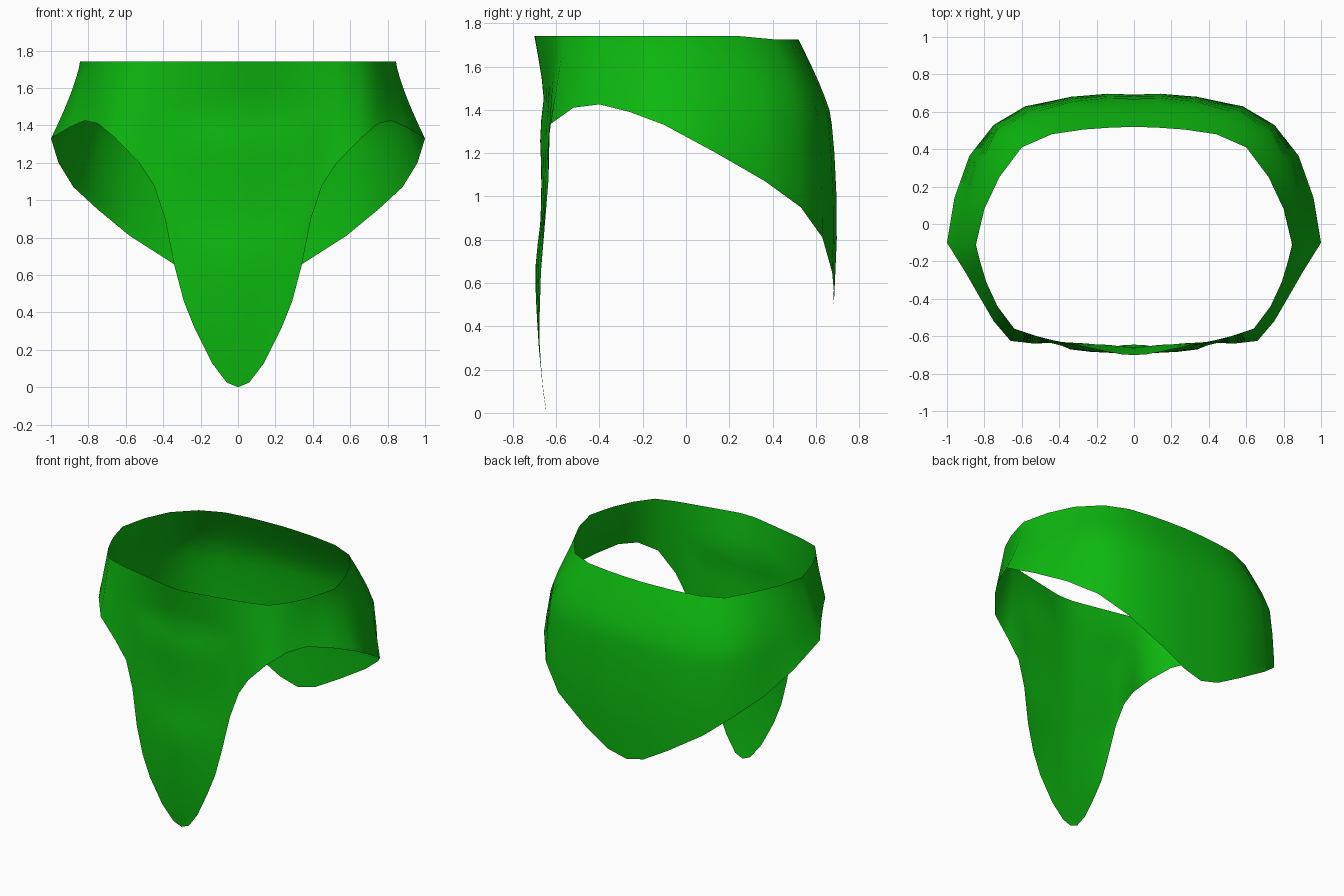
import bpy, bmesh

if "Cube" in bpy.data.objects:
    bpy.data.objects.remove(bpy.data.objects["Cube"])

# Half of the waist rim, front centre to back centre: x, y
RIM = [(0, -.70), (.06, -.698), (.13, -.685), (.20, -.67), (.26, -.658),
       (.32, -.645), (.38, -.632), (.44, -.62), (.52, -.60), (.64, -.56),
       (.73, -.44), (.79, -.31), (.82, -.21), (.845, -.11), (.80, .08),
       (.72, .25), (.60, .41), (.44, .48), (.27, .505), (.13, .515), (0, .52)]

# Matching half of the lower hem: x, y, z
HEM = [(0, -.645, 0), (.06, -.645, .025), (.14, -.65, .13), (.23, -.66, .31),
       (.29, -.66, .46), (.34, -.66, .65), (.39, -.65, .90), (.45, -.635, 1.08),
       (.53, -.64, 1.20), (.66, -.625, 1.335), (.75, -.52, 1.41),
       (.82, -.40, 1.425), (.90, -.26, 1.39), (1.0, -.10, 1.33),
       (.96, .14, 1.20), (.88, .365, 1.07), (.75, .53, .95), (.58, .63, .81),
       (.33, .675, .65), (.14, .685, .54), (0, .68, .505)]

# Front centre line: z, y
FRONT = [(0, -.645), (.1, -.66), (.3, -.68), (.55, -.695), (.7, -.695), (.9, -.67),
         (1.1, -.668), (1.3, -.675), (1.47, -.655), (1.6, -.675), (1.74, -.70)]
# Seat fullness by height: z, fraction from rim to hem
SEAT = [(.5, 1.0), (.8, 1.09), (1.0, 1.09), (1.2, 1.04), (1.38, .95),
        (1.5, .70), (1.6, .42), (1.74, 0)]
ROWS = 18


def lookup(table, z):
    """Piecewise linear value of a table at height z."""
    if z <= table[0][0]:
        return table[0][1]
    for (z0, v0), (z1, v1) in zip(table, table[1:]):
        if z <= z1:
            return v0 + (v1 - v0) * (z - z0) / (z1 - z0)
    return table[-1][1]


def cloth_point(rim, hem, t):
    tx, ty = rim
    bx, by, bz = hem
    tz = 1.74 if ty < .3 else 1.725
    z = tz + (bz - tz) * t
    # Sides flare towards the hem, the seat fills out early
    f = t if by < -.45 else t ** 1.3
    back = min(1, max(0, by / .5))
    f += back * ((lookup(SEAT, z) - lookup(SEAT, tz) * (1 - t)) / lookup(SEAT, bz) - f)
    x = tx + (bx - tx) * f
    y = ty + (by - ty) * f
    # Gentle waves down the front flap
    if by < -.6:
        wave = lookup(FRONT, z) - (-.70 + .055 * (1.74 - z) / 1.74)
        y += wave * max(0, 1 - (x / .42) ** 2)
    return x, y, z


# Cloth sheet, one half lofted from rim to hem
bm = bmesh.new()
grid = [[bm.verts.new(cloth_point(r, h, i / ROWS)) for i in range(ROWS + 1)]
        for r, h in zip(RIM, HEM)]
for a, b in zip(grid, grid[1:]):
    for i in range(ROWS):
        bm.faces.new((a[i], a[i + 1], b[i + 1], b[i]))
for f in bm.faces:
    f.smooth = True
mesh = bpy.data.meshes.new("loincloth")
bm.to_mesh(mesh)
bm.free()

cloth = bpy.data.objects.new("loincloth", mesh)
bpy.context.collection.objects.link(cloth)
mirror = cloth.modifiers.new("mirror", 'MIRROR')
mirror.use_axis[0] = True
mirror.use_clip = True
mirror.merge_threshold = .0005

green = bpy.data.materials.new("green cloth")
green.diffuse_color = (.004, .48, .005, 1)
green.use_nodes = True
green.node_tree.nodes["Principled BSDF"].inputs["Base Color"].default_value = green.diffuse_color
mesh.materials.append(green)
